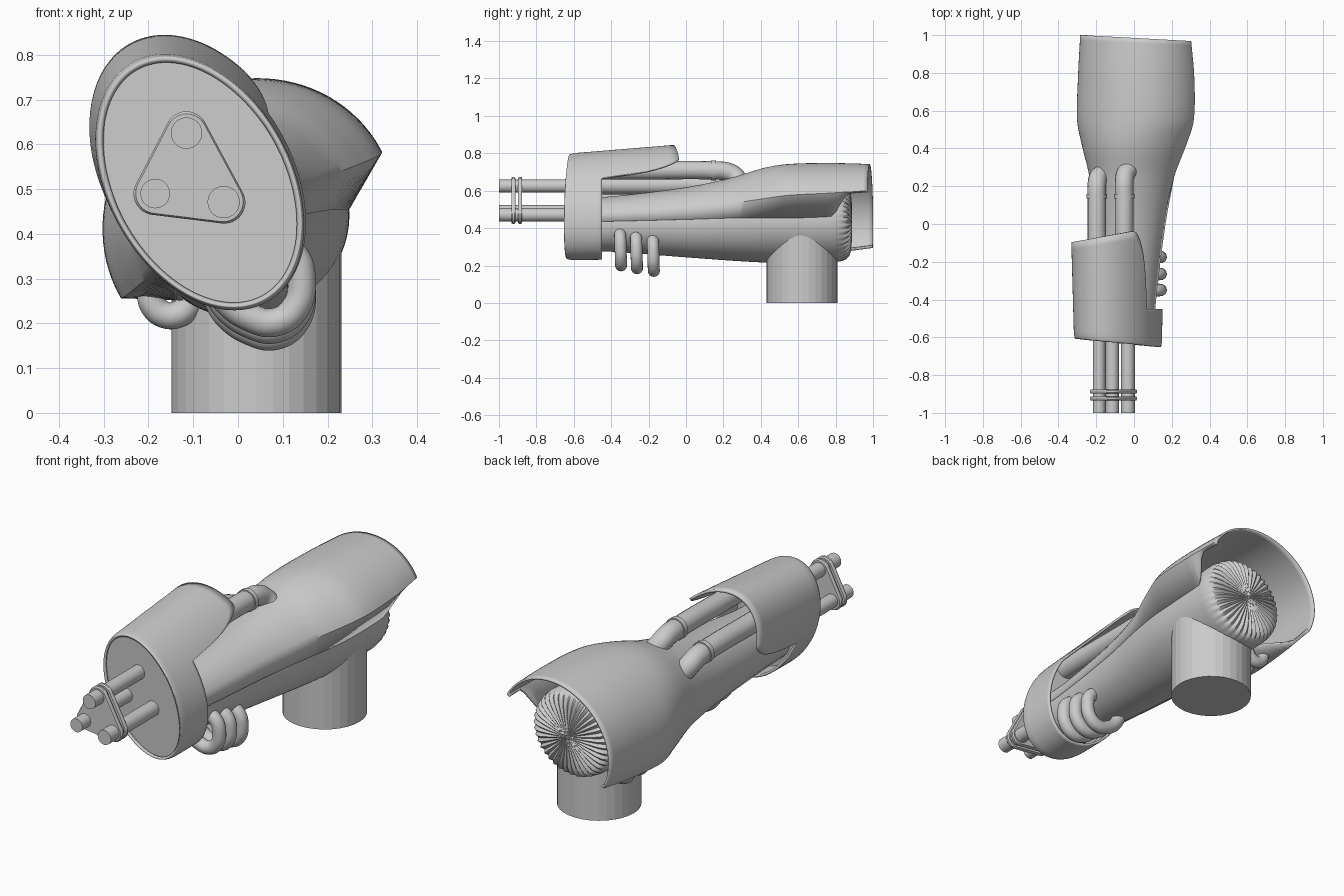
import bpy, bmesh, math
from mathutils import Vector

if "Cube" in bpy.data.objects:
    bpy.data.objects.remove(bpy.data.objects["Cube"])

TILT = math.radians(29)          # the whole arm is rolled about its long axis
C, S = math.cos(TILT), math.sin(TILT)


def place(cx, cz, u, v, y):
    return (cx + u * C - v * S, y, cz + u * S + v * C)


def clamp(t):
    return max(0.0, min(1.0, t))


def finish(ob, angle=35):
    bpy.ops.object.select_all(action='DESELECT')
    ob.select_set(True)
    bpy.context.view_layer.objects.active = ob
    bpy.ops.object.shade_smooth_by_angle(angle=math.radians(angle))
    return ob


def loft(name, rows, closed=True, caps=False, thick=0, angle=35):
    bm = bmesh.new()
    rings = [[bm.verts.new(p) for p in r] for r in rows]
    n = len(rows[0])
    for a, b in zip(rings, rings[1:]):
        for i in range(n if closed else n - 1):
            j = (i + 1) % n
            bm.faces.new((a[i], a[j], b[j], b[i]))
    if caps:
        bm.faces.new(rings[0])
        bm.faces.new(rings[-1])
    bmesh.ops.recalc_face_normals(bm, faces=bm.faces)
    me = bpy.data.meshes.new(name)
    bm.to_mesh(me)
    bm.free()
    ob = bpy.data.objects.new(name, me)
    bpy.context.collection.objects.link(ob)
    finish(ob, angle)
    if thick:
        m = ob.modifiers.new("thickness", 'SOLIDIFY')
        m.thickness, m.offset = thick, 0
    return ob


def tube(name, pts, radius):
    cu = bpy.data.curves.new(name, 'CURVE')
    cu.dimensions = '3D'
    cu.bevel_depth, cu.bevel_resolution = radius, 6
    cu.resolution_u, cu.use_fill_caps = 8, True
    sp = cu.splines.new('BEZIER')
    sp.bezier_points.add(len(pts) - 1)
    for bp, p in zip(sp.bezier_points, pts):
        bp.co = p
        bp.handle_left_type = bp.handle_right_type = 'AUTO'
    ob = bpy.data.objects.new(name, cu)
    bpy.context.collection.objects.link(ob)
    return ob


def rod(name, x, z, r, y0, y1):
    rows = [[(x + r * math.cos(i * math.tau / 32), y, z + r * math.sin(i * math.tau / 32))
             for i in range(32)] for y in (y0, y1)]
    return loft(name, rows, caps=True)


# Body sections: y, centre x, centre z, upper shell half sizes, core half sizes
KEYS = [(-.60, -.035, .415, .140, .140, .138, .138),
        (-.40, -.030, .415, .147, .150, .145, .140),
        (0.00, -.015, .420, .187, .195, .180, .175),
        (0.25, .005, .420, .232, .250, .208, .190),
        (0.42, .020, .418, .288, .303, .220, .196),
        (0.55, .027, .418, .325, .318, .222, .198),
        (0.78, .030, .430, .325, .309, .222, .208),
        (0.985, .025, .450, .312, .280, .222, .208)]


def sections(steps=8):
    out = []
    for i in range(len(KEYS) - 1):
        k = [KEYS[max(i - 1, 0)], KEYS[i], KEYS[i + 1], KEYS[min(i + 2, len(KEYS) - 1)]]
        k = [Vector(q) for q in k]
        h = k[2][0] - k[1][0]
        m1 = (k[2] - k[0]) / (k[2][0] - k[0][0]) * h
        m2 = (k[3] - k[1]) / (k[3][0] - k[1][0]) * h
        for s in range(steps):
            t = s / steps
            out.append((2*t**3 - 3*t*t + 1) * k[1] + (t**3 - 2*t*t + t) * m1
                       + (3*t*t - 2*t**3) * k[2] + (t**3 - t*t) * m2)
    return out + [Vector(KEYS[-1])]


# Upper shell: half tube with an undercut flange, open hood at the rear
rows = []
for y, cx, cz, a1, b1, a2, b2 in sections():
    k = clamp((.87 - y) / .08)
    iu = k * a2 * .93 + (1 - k) * (a1 - .012)
    iv = -k * b2 * .36
    prof = [(iu, iv)] + [(a1 * math.cos(i * math.pi / 48), b1 * math.sin(i * math.pi / 48))
                         for i in range(49)] + [(-iu, iv)]
    row = []
    for u, v in prof:
        x, _, z = place(cx, cz, u, v, y)
        row.append((x, y - .055 * x * clamp((y - .7) / .28), z))
    rows.append(row)
loft("upper_shell", rows, closed=False, thick=.01)

# Core tube with a fluted domed rear end
N = 160
core = [(q[0], q[1], q[2], q[5], q[6], 1, 0) for q in sections() if q[0] < .78]
for y, s, f in [(.80, 1, 0), (.83, .975, .3), (.85, .93, 1), (.866, .85, 1), (.876, .72, 1),
                (.882, .5, .7), (.886, .25, .3), (.887, .03, 0)]:
    core.append((y, .03, .43, .222, .208, s, f))
rows = []
for y, cx, cz, a, b, s, f in core:
    row = []
    for i in range(N):
        t = i * math.tau / N
        w = .006 * f * math.cos(t * N / 4)
        r = s * (1 + w)
        row.append(place(cx, cz, a * r * math.cos(t), b * r * math.sin(t), y + w))
    rows.append(row)
loft("core_body", rows, caps=True)


# Front shroud: oval ring whose upper side runs back as a canopy
def oval(t, y, s=1.0, lift=0.0):
    x, _, z = place(-.085, .515 + lift, .194 * s * math.cos(t), .293 * s * math.sin(t), y)
    return x, y, z


M, T = 144, 20
rows = []
for j in range(T + 1):
    row = []
    for i in range(M):
        t = i * math.tau / M
        x = oval(t, 0)[0]
        d = math.degrees(math.asin(math.sin(t)))
        k = clamp((d - 11) / 21)
        k = math.sqrt(1 - (1 - k) ** 2)
        back = -.45 * (1 - k) + k * (-.035 + .2 * min(x, 0))
        front = -.627 - .1 * (x + .085)
        q = (j / T) ** 1.5
        y = front + (back - front) * q
        g = clamp((y + .6) / .55)
        s = 1.0 + .025 * math.sqrt(clamp((y - front) / .03)) + .07 * g
        row.append(oval(t, y, s, .026 * g))
    rows.append(row)
loft("front_shroud", rows, thick=.012)

# Front disc closing the shroud
rows = []
for off in (0, .05):
    ring = [oval(i * math.tau / 96, 0, .995) for i in range(96)]
    rows.append([(x, -.615 + off - .1 * (x + .085), z) for x, _, z in ring])
loft("front_disc", rows, caps=True)

# Three barrels
BARRELS = [(-.115, .625, .035), (-.185, .49, .033), (-.032, .471, .036)]
for n, (x, z, r) in enumerate(BARRELS):
    rod(f"barrel_{n + 1}", x, z, r, -1, -.58)

# Two rounded triangular clamp plates around the barrels
for n, y in enumerate((-.923, -.887)):
    outline = []
    for k, (x, z, r) in enumerate(BARRELS):
        nxt, prv = BARRELS[(k + 1) % 3], BARRELS[k - 1]
        # barrels run anticlockwise, so outward normals lie right of each edge
        a0 = math.atan2(-(x - prv[0]), z - prv[1])
        a1 = math.atan2(-(nxt[0] - x), nxt[1] - z)
        a1 += math.tau if a1 < a0 else 0
        for i in range(13):
            a = a0 + (a1 - a0) * i / 12
            outline.append((x + math.cos(a) * .046, z + math.sin(a) * .046))
    cx = sum(p[0] for p in outline) / len(outline)
    cz = sum(p[1] for p in outline) / len(outline)
    rows = []
    for dy, s in ((-.011, .96), (-.005, 1.0), (.005, 1.0), (.011, .96)):
        row = []
        for x, z in outline:
            dx, dz = x - cx, z - cz
            row.append((cx + dx * s * 1.02, y + dy, cz + dz * s * 1.02))
        rows.append(row)
    loft(f"clamp_plate_{n + 1}", rows, caps=True)

# Two hoses from the shroud into the shell, with collars
for n, (x, z, end) in enumerate([(-.052, .708, .27), (-.197, .63, .25)]):
    dx, dz = .5 * S, -.5 * C
    path = [(x, -.58, z), (x, -.2, z), (x, end - .12, z), (x, end - .05, z - .006),
            (x + .03 * dx, end - .005, z - .03), (x + .16 * dx, end + .02, z - .08),
            (x + .3 * dx, end + .03, z - .15)]
    tube(f"hose_{n + 1}", path, .049)
    rod(f"hose_collar_{n + 1}", x, z, .054, .135, .16)

# Hose loops on the right underside
for n, y in enumerate((-.35, -.265, -.175)):
    d = .03 - .015 * n
    pts = [(-.05, .26), (-.02, .215), (.03, .182), (.08, .172), (.125, .2),
           (.142, .265), (.122, .325), (.06, .35)]
    tube(f"right_loop_{n + 1}", [(x, y + .03 * (.27 - z), z + d) for x, z in pts], .032)

# Smaller loops on the left underside near the stand
for n, y in enumerate((.5, .61, .72)):
    tube(f"left_loop_{n + 1}", [(-.15 + .045 * math.cos(a), y, .262 + .045 * math.sin(a))
                                for a in [math.pi * (.8 + i * .2) for i in range(8)]], .03)

# Stand
bpy.ops.mesh.primitive_cylinder_add(vertices=32, radius=.19, depth=.4, location=(.041, .62, .2))
bpy.context.object.name = "stand"
